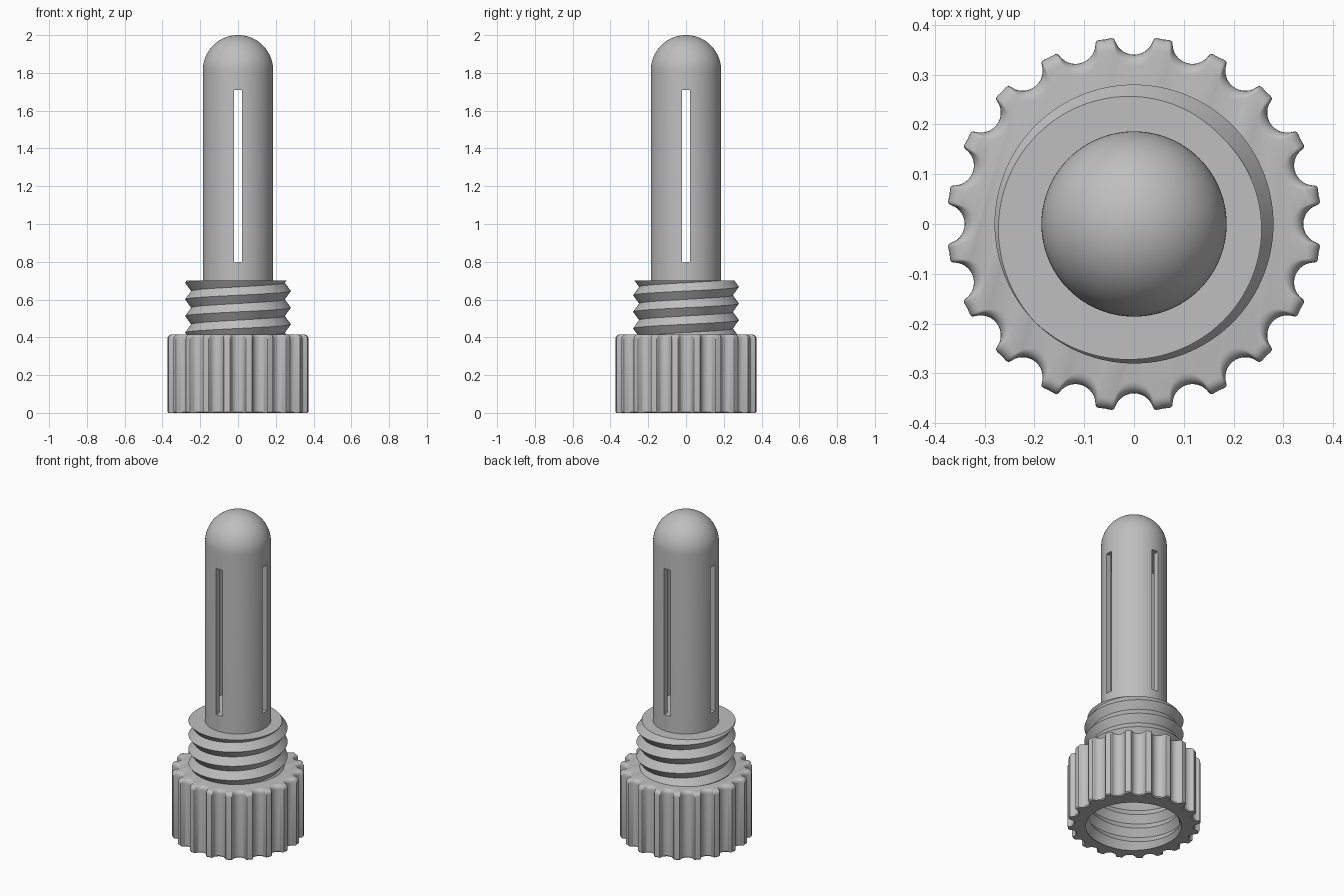
import bpy, bmesh
from math import sin, cos, pi, radians, hypot, atan2
from mathutils import Vector

if "Cube" in bpy.data.objects:
    bpy.data.objects.remove(bpy.data.objects["Cube"])

GREY = (0.52, 0.52, 0.52, 1)
grey = bpy.data.materials.new("grey plastic")
grey.use_nodes = True
grey.diffuse_color = GREY
bsdf = next(n for n in grey.node_tree.nodes if n.type == 'BSDF_PRINCIPLED')
bsdf.inputs["Base Color"].default_value = GREY

CAP_TOP, NECK_TOP = 0.415, 0.7
TUBE_R, BORE_R = 0.186, 0.152
SLOT_BOTTOM, SLOT_TOP, SLOT_WIDTH = 0.8, 1.71, 0.042


def make_object(name, bm):
    bmesh.ops.recalc_face_normals(bm, faces=bm.faces[:])
    mesh = bpy.data.meshes.new(name)
    bm.to_mesh(mesh)
    bm.free()
    mesh.materials.append(grey)
    obj = bpy.data.objects.new(name, mesh)
    bpy.context.collection.objects.link(obj)
    return obj


def activate(obj):
    bpy.ops.object.select_all(action='DESELECT')
    obj.select_set(True)
    bpy.context.view_layer.objects.active = obj


def loft(name, rings):
    """Closed solid through rings of equal point count."""
    bm = bmesh.new()
    loops = [[bm.verts.new(p) for p in ring] for ring in rings]
    n = len(loops[0])
    for a, b in zip(loops, loops[1:]):
        for i in range(n):
            j = (i + 1) % n
            bm.faces.new((a[i], a[j], b[j], b[i]))
    bm.faces.new(loops[0])
    bm.faces.new(loops[-1])
    return make_object(name, bm)


def circle(r, z, n=96):
    return [(r * cos(2 * pi * i / n), r * sin(2 * pi * i / n), z) for i in range(n)]


def box(name, size, centre):
    bm = bmesh.new()
    bmesh.ops.create_cube(bm, size=1)
    bmesh.ops.scale(bm, vec=size, verts=bm.verts)
    bmesh.ops.translate(bm, vec=centre, verts=bm.verts)
    return make_object(name, bm)


def thread_solid(name, root, crest, z0, z1, pitch=0.088, n=120):
    """Right-handed V thread, clipped flat at both ends."""
    bm = bmesh.new()
    start = NECK_TOP + pitch * 135 / 360
    low = int((z0 - start) / pitch) * 2 - 6
    high = int((z1 - start) / pitch) * 2 + 4
    grid = []
    for i in range(n + 1):
        a = 2 * pi * i / n
        grid.append([bm.verts.new((r * cos(a), r * sin(a), start + pitch * (i / n + k / 2)))
                     for k in range(low, high)
                     for r in [root if k % 2 else crest]])
    for a, b in zip(grid, grid[1:]):
        for k in range(len(a) - 1):
            bm.faces.new((a[k], b[k], b[k + 1], a[k + 1]))
    bmesh.ops.remove_doubles(bm, verts=bm.verts[:], dist=1e-5)
    for z, direction in ((z0, -1), (z1, 1)):
        bmesh.ops.bisect_plane(bm, geom=bm.verts[:] + bm.edges[:] + bm.faces[:], dist=1e-6,
                               plane_co=(0, 0, z), plane_no=(0, 0, direction), clear_outer=True)
    bmesh.ops.holes_fill(bm, edges=[e for e in bm.edges if e.is_boundary], sides=0)
    return make_object(name, bm)


def cut(target, cutter):
    activate(target)
    mod = target.modifiers.new("cut", 'BOOLEAN')
    mod.operation, mod.solver, mod.object = 'DIFFERENCE', 'EXACT', cutter
    bpy.ops.object.modifier_apply(modifier=mod.name)
    bpy.data.objects.remove(cutter)


def fluted_profile(count=20, rim=0.375, notch_centre=0.38, notch_r=0.04):
    """Polar outline: round notches between rounded ridges."""
    half = [(notch_centre - notch_r * cos(radians(p)), notch_r * sin(radians(p)))
            for p in range(0, 71, 10)]
    half += [(rim - 0.004, 0.040), (rim - 0.002, 0.043), (rim - 0.002, 0.047)]
    polar = [(hypot(x, y), atan2(y, x)) for x, y in half]
    unit = [(r, -a) for r, a in reversed(polar[1:])] + polar + [(rim, pi / count)]
    return [(r, a + 2 * pi * i / count) for i in range(count) for r, a in unit]


# Fluted cap with softened rims
profile = fluted_profile()
stations = [(0.006, 0), (0, 0.006)]
fillet = 0.024
for step in range(6):
    t = step / 5 * pi / 2
    stations.append((fillet * (1 - cos(t)), CAP_TOP - fillet * (1 - sin(t))))
cap = loft("fluted_cap", [[((r - d) * cos(a), (r - d) * sin(a), z) for r, a in profile]
                          for d, z in stations])
# Threaded socket in the underside
cut(cap, thread_solid("socket_cutter", 0.255, 0.285, -0.02, 0.31))

# Threaded neck
neck = thread_solid("threaded_neck", 0.248, 0.28, CAP_TOP - 0.01, NECK_TOP)

# Domed tube
straight_top = 2 - TUBE_R
rings = [circle(TUBE_R, NECK_TOP - 0.05)]
for step in range(20):
    t = step / 20 * pi / 2
    rings.append(circle(TUBE_R * cos(t), straight_top + TUBE_R * sin(t)))
rings.append(circle(0.002, 2))
tube = loft("domed_tube", rings)

# Hollow bore and four long slots
cut(tube, loft("bore_cutter", [circle(BORE_R, SLOT_BOTTOM), circle(BORE_R, SLOT_TOP)]))
middle = Vector((0, 0, (SLOT_BOTTOM + SLOT_TOP) / 2))
height = SLOT_TOP - SLOT_BOTTOM
for size in ((1, SLOT_WIDTH, height), (SLOT_WIDTH, 1, height)):
    cut(tube, box("slot_cutter", size, middle))

for obj in (cap, neck, tube):
    activate(obj)
    bpy.ops.object.shade_smooth_by_angle(angle=radians(32))
